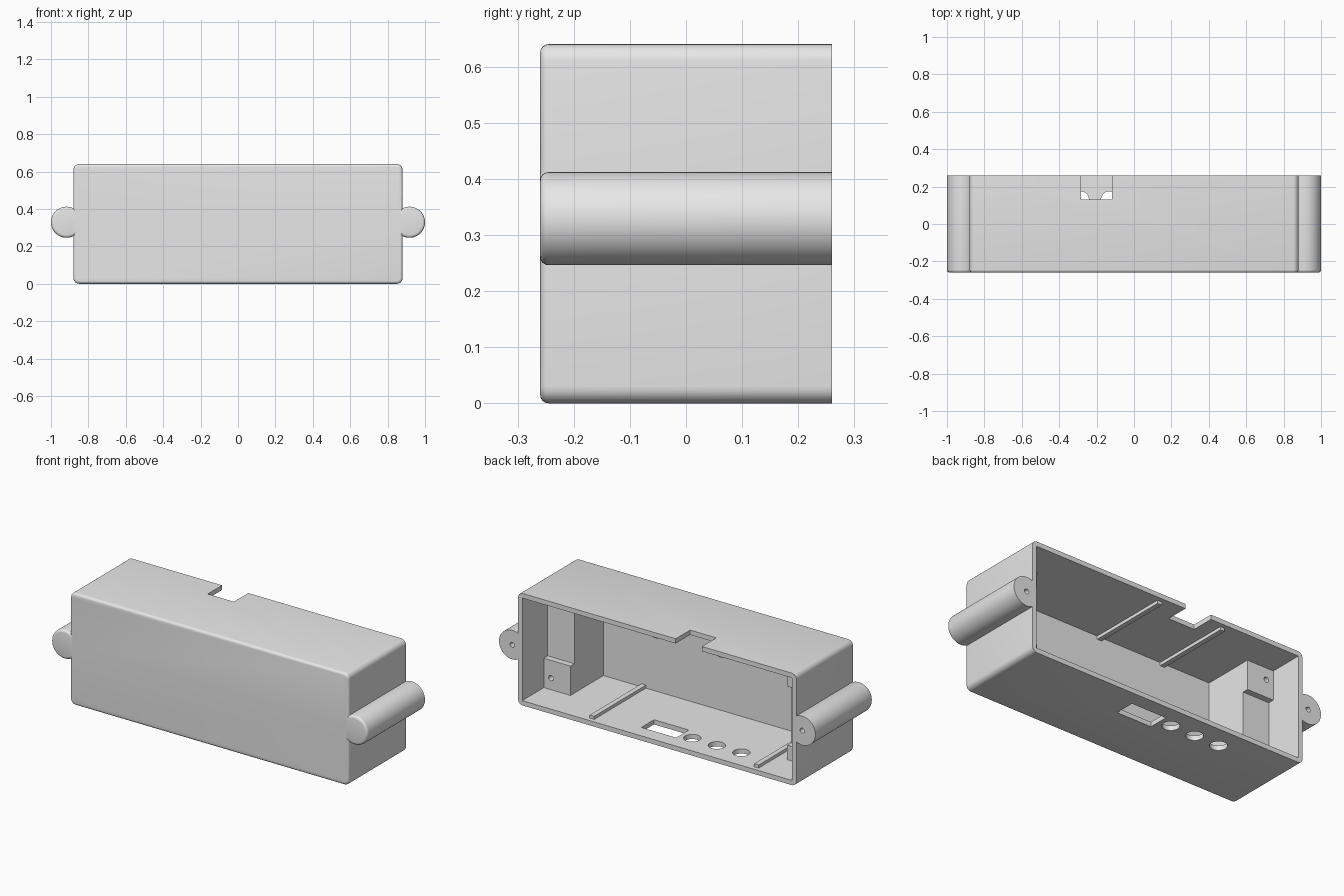
import bpy, bmesh, math
from mathutils import Matrix, Vector

if "Cube" in bpy.data.objects:
    bpy.data.objects.remove(bpy.data.objects["Cube"], do_unlink=True)

plastic = bpy.data.materials.new("light grey plastic")
plastic.use_nodes = True
plastic.diffuse_color = (0.8, 0.8, 0.8, 1)
plastic.node_tree.nodes["Principled BSDF"].inputs["Base Color"].default_value = (0.8, 0.8, 0.8, 1)

W, D, H, T = 0.88, 0.26, 0.64, 0.027   # half width, half depth, height, wall
FRONT_ROUND = 0.015
PILLAR_FACE = 0.065


def finish(name, bm):
    bmesh.ops.recalc_face_normals(bm, faces=bm.faces)
    mesh = bpy.data.meshes.new(name)
    bm.to_mesh(mesh)
    bm.free()
    mesh.materials.append(plastic)
    obj = bpy.data.objects.new(name, mesh)
    bpy.context.collection.objects.link(obj)
    return obj


def box_bm(x, y, z):
    bm = bmesh.new()
    size = [b - a for a, b in (x, y, z)]
    mid = [(a + b) / 2 for a, b in (x, y, z)]
    bmesh.ops.create_cube(bm, size=1, matrix=Matrix.Translation(mid) @ Matrix.Diagonal((*size, 1)))
    return bm


def box(name, x, y, z):
    return finish(name, box_bm(x, y, z))


def cylinder_bm(radius, length, centre, axis, sides=48):
    bm = bmesh.new()
    turn = Matrix.Rotation(math.pi / 2, 4, 'X') if axis == 'Y' else Matrix()
    bmesh.ops.create_cone(bm, cap_ends=True, segments=sides, radius1=radius, radius2=radius,
                          depth=length, matrix=Matrix.Translation(centre) @ turn)
    return bm


def round_front(bm):
    front = [e for e in bm.edges if all(v.co.y < -D + 1e-4 for v in e.verts)]
    bmesh.ops.bevel(bm, geom=front, offset=FRONT_ROUND, segments=4, profile=0.5, affect='EDGES')


def combine(target, tool, operation):
    mod = target.modifiers.new(operation.lower(), 'BOOLEAN')
    mod.operation, mod.solver, mod.object = operation, 'EXACT', tool
    bpy.context.view_layer.update()
    bpy.context.view_layer.objects.active = target
    bpy.ops.object.modifier_apply(modifier=mod.name)
    bpy.data.objects.remove(tool, do_unlink=True)


def smooth(obj):
    bpy.ops.object.select_all(action='DESELECT')
    obj.select_set(True)
    bpy.context.view_layer.objects.active = obj
    bpy.ops.object.shade_smooth_by_angle(angle=math.radians(30))


# Outer shell with rounded long edges and a rounded front rim
bm = box_bm((-W, W), (-D, D + 0.05), (0, H))
long_edges = [e for e in bm.edges if abs(e.verts[0].co.y - e.verts[1].co.y) > 0.1]
bmesh.ops.bevel(bm, geom=long_edges, offset=0.03, segments=6, profile=0.5, affect='EDGES')
round_front(bm)
case = finish("case_shell", bm)

# Round side lugs
LUG_X, LUG_Z = 0.917, 0.329
for side in (-1, 1):
    bm = cylinder_bm(0.083, 2 * D + 0.05, (side * LUG_X, 0.025, LUG_Z), 'Y')
    round_front(bm)
    combine(case, finish("side_lug", bm), 'UNION')

# Open back, cavity and top cable notch
combine(case, box("back_trim", (-2, 2), (D, 1), (-1, 2)), 'DIFFERENCE')
combine(case, box("cavity", (T - W, W - T), (T - D, 1), (T, H - T)), 'DIFFERENCE')
combine(case, box("cable_notch", (-0.283, -0.117), (0.13, 0.5), (H / 2, 1)), 'DIFFERENCE')

# Floor openings: one slot and three round holes
combine(case, box("switch_slot", (-0.06, 0.16), (0.06, 0.175), (-0.1, 0.1)), 'DIFFERENCE')
for i in range(3):
    bm = cylinder_bm(0.045, 0.2, (-0.131 - 0.155 * i, 0.13, 0), 'Z')
    combine(case, finish("button_hole", bm), 'DIFFERENCE')

# Screw holes in the lugs
for side in (-1, 1):
    bm = cylinder_bm(0.014, 0.4, (side * LUG_X, D, LUG_Z), 'Y', 24)
    combine(case, finish("lug_hole", bm), 'DIFFERENCE')
smooth(case)

# Stepped mounting pillars, the right one turned upside down
BACK, RECESS = -D + 0.01, PILLAR_FACE - 0.035
LOW, HIGH = 0.01, H - 0.01
profile = [(BACK, LOW), (PILLAR_FACE, LOW), (PILLAR_FACE, 0.195), (RECESS, 0.195),
           (RECESS, 0.53), (PILLAR_FACE, 0.53), (PILLAR_FACE, HIGH), (BACK, HIGH)]
for name, angle in (("left_pillar", 0), ("right_pillar", math.pi)):
    bm = bmesh.new()
    face = bm.faces.new([bm.verts.new((0.685, y, z)) for y, z in profile])
    grown = bmesh.ops.extrude_face_region(bm, geom=[face])["geom"]
    verts = [g for g in grown if isinstance(g, bmesh.types.BMVert)]
    bmesh.ops.translate(bm, vec=Vector((W - 0.01 - 0.685, 0, 0)), verts=verts)
    pillar = finish(name, bm)
    hole = cylinder_bm(0.015, 0.3, (0.808, PILLAR_FACE, 0.093), 'Y', 24)
    combine(pillar, finish("pillar_hole", hole), 'DIFFERENCE')
    centre = Matrix.Translation((0, 0, H / 2))
    pillar.data.transform(centre @ Matrix.Rotation(angle, 4, 'Y') @ centre.inverted())
    smooth(pillar)

# Guide ribs on floor and ceiling
for name, xs, z in (("floor_rib", (0.43, -0.61), (T - 0.01, T + 0.018)),
                    ("ceiling_rib", (0.03, -0.38), (H - T - 0.018, H - T + 0.01))):
    for x in xs:
        box(name, (x - 0.014, x + 0.014), (-D + 0.01, D - 0.025), z)
